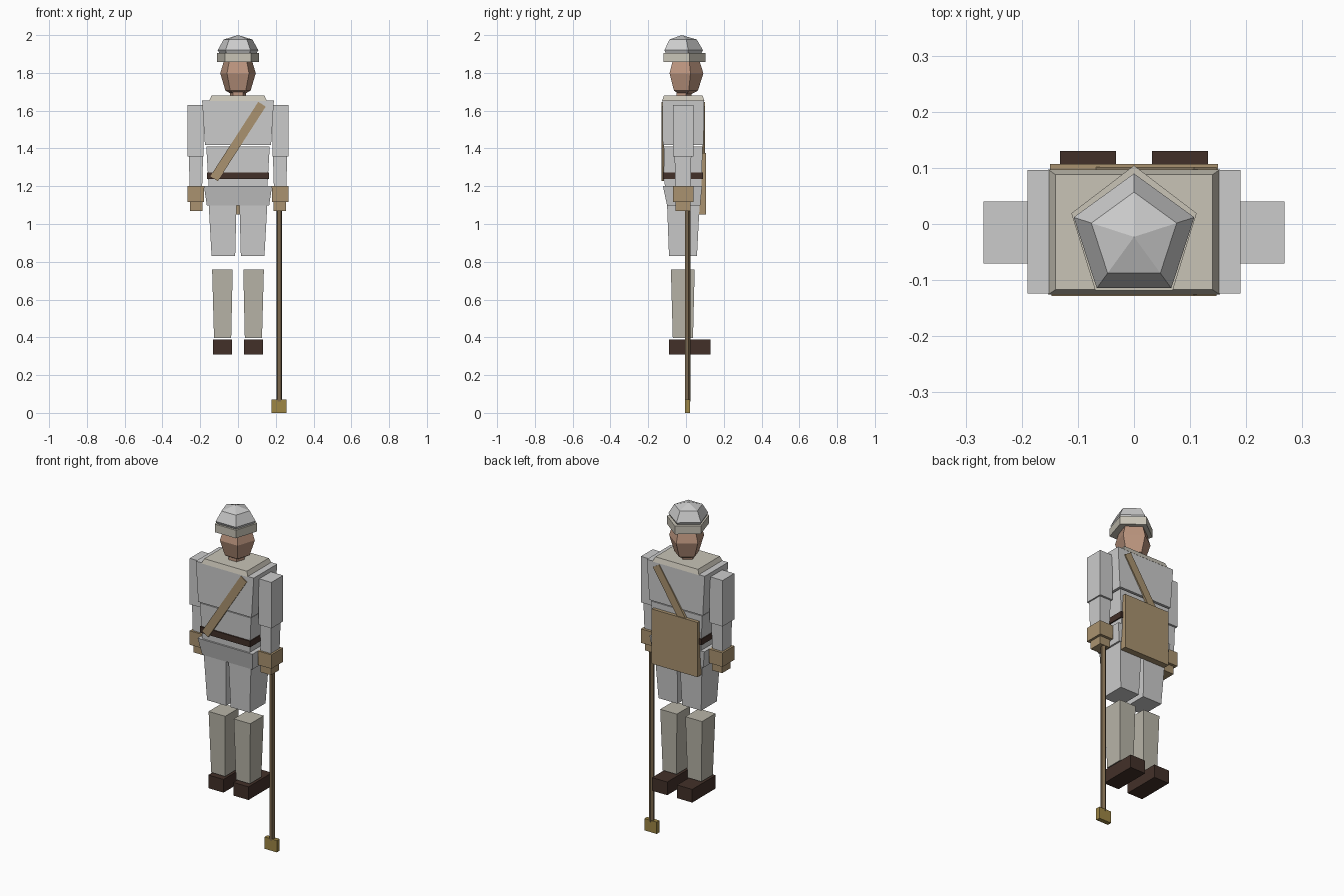
import bpy, bmesh, math
from mathutils import Matrix

if "Cube" in bpy.data.objects:
    bpy.data.objects.remove(bpy.data.objects["Cube"])


def mat(name, r, g, b):
    m = bpy.data.materials.new(name)
    m.diffuse_color = (r, g, b, 1)
    m.use_nodes = True
    m.node_tree.nodes["Principled BSDF"].inputs["Base Color"].default_value = m.diffuse_color
    return m


SKIN = mat("skin", .50, .30, .21)
CANVAS = mat("canvas", .58, .55, .47)
WRAP = mat("wrap", .48, .46, .39)
LEATHER = mat("leather", .40, .29, .16)
DARK = mat("dark_leather", .055, .03, .022)
WOOD = mat("wood", .20, .14, .075)
BRASS = mat("brass", .34, .24, .06)


def finish(name, bm, material):
    bmesh.ops.remove_doubles(bm, verts=bm.verts, dist=1e-5)
    bmesh.ops.recalc_face_normals(bm, faces=bm.faces)
    me = bpy.data.meshes.new(name)
    bm.to_mesh(me)
    bm.free()
    ob = bpy.data.objects.new(name, me)
    bpy.context.collection.objects.link(ob)
    if material:
        me.materials.append(material)
    return ob


def block(name, z, bottom, top=None, material=None):
    """Tapered box: z range, then (x0, x1, y0, y1) at the bottom and top."""
    bm = bmesh.new()
    loops = []
    for h, (x0, x1, y0, y1) in zip(z, (bottom, top or bottom)):
        loops.append([bm.verts.new((x, y, h)) for x, y in
                      ((x0, y0), (x1, y0), (x1, y1), (x0, y1))])
    lo, hi = loops
    bm.faces.new(lo)
    bm.faces.new(hi)
    for i in range(4):
        j = (i + 1) % 4
        bm.faces.new((lo[i], lo[j], hi[j], hi[i]))
    return finish(name, bm, material)


def pair(name, z, bottom, top=None, material=None):
    """The same block on the right (+x) and mirrored on the left."""
    def flip(b):
        return (-b[1], -b[0], b[2], b[3])
    block(name + "_right", z, bottom, top, material)
    block(name + "_left", z, flip(bottom), flip(top or bottom), material)


def turned(name, profile, x=0, y=0, material=None, sides=5, sy=1):
    """Revolve (radius, z) points with few sides, one corner towards +y."""
    bm = bmesh.new()
    rings = []
    for r, z in profile:
        angles = [math.pi / 2 + math.tau * i / sides for i in range(sides)]
        rings.append([bm.verts.new((x + r * math.cos(a), y + sy * r * math.sin(a), z))
                      for a in angles])
    for a, b in zip(rings, rings[1:]):
        for i in range(sides):
            j = (i + 1) % sides
            bm.faces.new((a[i], a[j], b[j], b[i]))
    bm.faces.new(rings[0])
    bm.faces.new(rings[-1])
    bmesh.ops.dissolve_degenerate(bm, edges=bm.edges, dist=1e-5)
    return finish(name, bm, material)


def ball(name, r, h, z, y, material=None):
    """Four-ring low-poly ball."""
    pts = [(r * math.cos(a), z + h * math.sin(a)) for a in
           (math.radians(d) for d in (-89.99, -45, 0, 45, 89.99))]
    return turned(name, pts, 0, y, material)


# Head and helmet
turned("neck", [(.045, 1.66), (.045, 1.73)], 0, -.015, SKIN)
ball("head", .099, .13, 1.798, -.007, SKIN)
ball("helmet_dome", .113, .08, 1.92, -.023)
turned("helmet_brim", [(.1174, 1.857), (.1174, 1.905)], 0, -.019, CANVAS, sy=1.05)

# Torso
block("collar", (1.652, 1.68), (-.153, .153, -.126, .097), (-.14, .14, -.117, .088), CANVAS)
block("chest", (1.417, 1.655), (-.175, .175, -.123, .093), (-.19, .19, -.124, .096))
block("waist", (1.19, 1.41), (-.155, .155, -.112, .082), (-.168, .168, -.118, .088))
block("belt", (1.237, 1.273), (-.165, .165, -.122, .09), material=DARK)
block("tunic_skirt", (1.097, 1.20), (-.165, .165, -.10, .075), (-.18, .18, -.122, .085))

# Shoulder strap: slanted slabs on the front and the back
for side, y in (("front", -.122), ("back", .095)):
    bm = bmesh.new()
    tilt = math.atan2(.254, .394)
    place = (Matrix.Translation((0, y, 1.437)) @ Matrix.Rotation(tilt, 4, 'Y')
             @ Matrix.Diagonal((.047, .013, .469, 1)))
    bmesh.ops.create_cube(bm, size=1, matrix=place)
    finish("strap_" + side, bm, LEATHER)

# Satchel
block("satchel", (1.05, 1.375), (-.15, .15, .07, .107), material=LEATHER)

# Arms and gloves
pair("upper_arm", (1.357, 1.63), (.182, .268, -.07, .04))
pair("forearm", (1.19, 1.36), (.19, .256, -.058, .024), (.185, .26, -.06, .028))
pair("glove_cuff", (1.117, 1.20), (.18, .268, -.07, .04), material=LEATHER)
pair("hand", (1.07, 1.12), (.187, .254, -.055, .024), material=LEATHER)

# Legs
pair("thigh", (.83, 1.10), (.015, .14, -.09, .058), (.008, .155, -.10, .072))
pair("shin", (.397, .76), (.036, .127, -.07, .037), (.028, .137, -.08, .046), WRAP)
pair("shoe", (.31, .388), (.032, .132, -.09, .13), material=DARK)

# Staff with its flat foot
turned("staff", [(.0155, .06), (.0155, 1.10)], .218, .008, WOOD)
block("staff_foot", (0, .07), (.177, .258, -.004, .022), material=BRASS)
